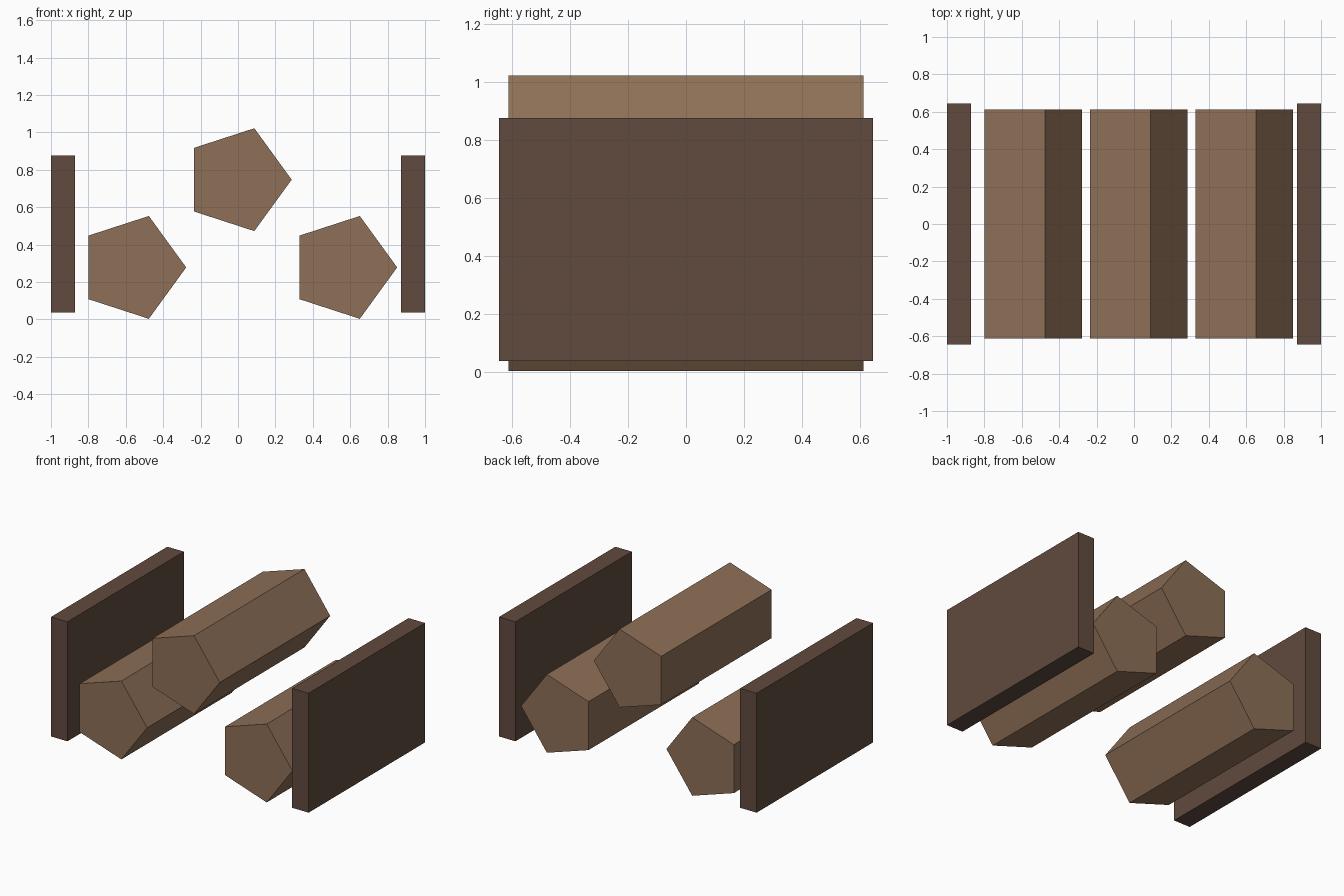
import bpy
import math
from mathutils import Matrix

if "Cube" in bpy.data.objects:
    bpy.data.objects.remove(bpy.data.objects["Cube"])


def material(name, color):
    mat = bpy.data.materials.new(name)
    mat.diffuse_color = (*color, 1)
    mat.use_nodes = True
    mat.node_tree.nodes["Principled BSDF"].inputs["Base Color"].default_value = mat.diffuse_color
    return mat


log_wood = material("log_wood", (0.27, 0.16, 0.095))
board_wood = material("board_wood", (0.12, 0.07, 0.05))


# five-sided log lying along y, one corner pointing to +x
def add_log(name, x, z, radius=0.289, length=1.224):
    bpy.ops.mesh.primitive_cylinder_add(vertices=5, radius=radius, depth=length)
    log = bpy.context.object
    log.name = name
    # the primitive's first corner is on +y: turn it to +x, then lay the axis along y
    log.data.transform(Matrix.Rotation(math.pi / 2, 4, 'X') @ Matrix.Rotation(-math.pi / 2, 4, 'Z'))
    log.location = (x, 0, z)
    log.data.materials.append(log_wood)


# upright side board
def add_board(name, x, size=(0.128, 1.29, 0.838), z=0.456):
    bpy.ops.mesh.primitive_cube_add(size=1)
    board = bpy.context.object
    board.name = name
    board.data.transform(Matrix.Diagonal((*size, 1)))
    board.location = (x, 0, z)
    board.data.materials.append(board_wood)


# two logs at the bottom, one stacked above
add_log("log_left", -0.566, 0.278)
add_log("log_right", 0.562, 0.278)
add_log("log_top", -0.002, 0.747)

# boards on both sides
for side, label in ((-1, "left"), (1, "right")):
    add_board("side_board_" + label, side * 0.936)
